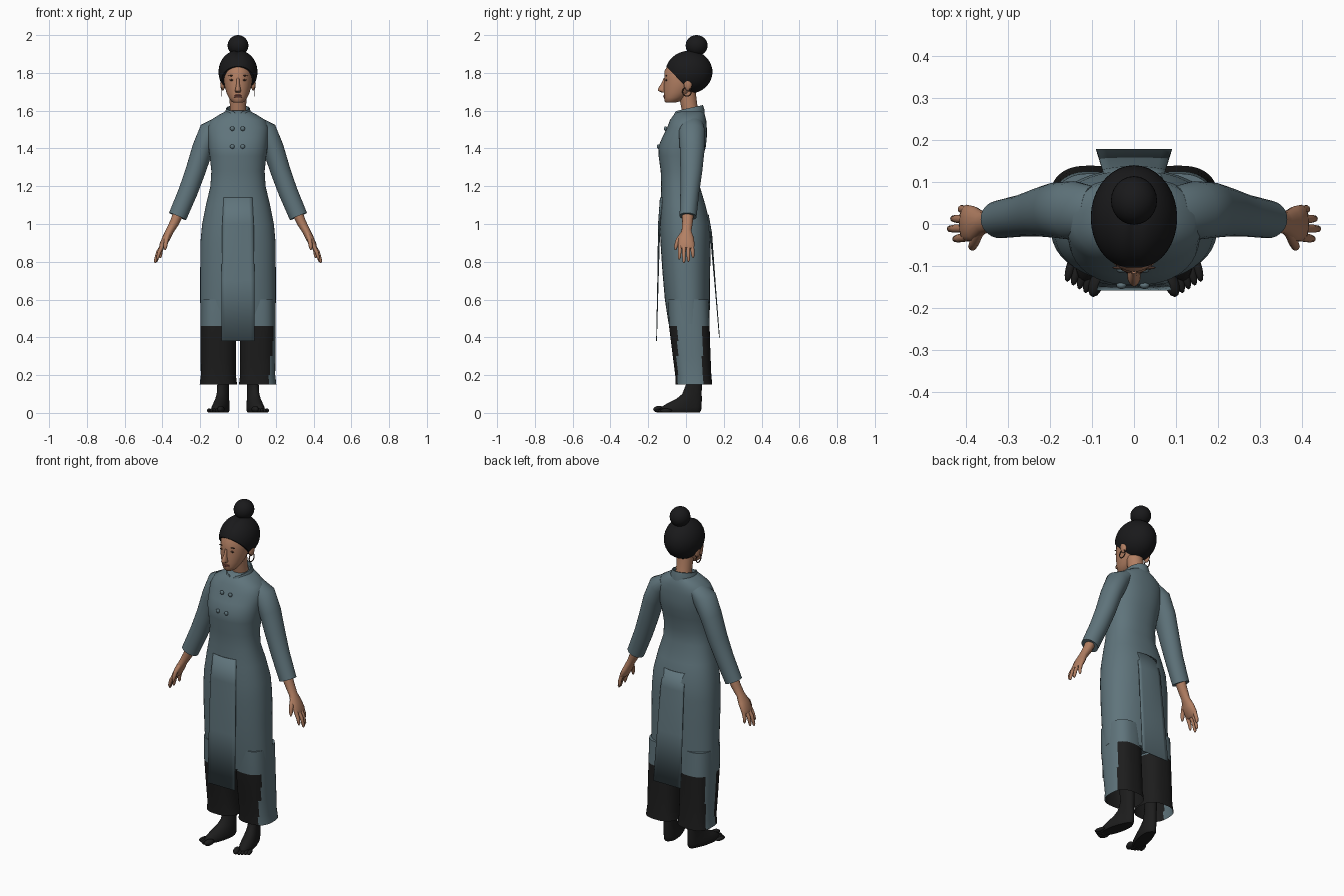
import bpy, bmesh, math
from mathutils import Vector, Matrix

cube = bpy.data.objects.get("Cube")
if cube:
    bpy.data.objects.remove(cube, do_unlink=True)


def material(name, rgb):
    m = bpy.data.materials.new(name)
    m.use_nodes = True
    m.diffuse_color = (*rgb, 1)
    bsdf = m.node_tree.nodes["Principled BSDF"]
    bsdf.inputs["Base Color"].default_value = (*rgb, 1)
    bsdf.inputs["Roughness"].default_value = 0.8
    return m


CLOTH = material("slate blue cloth", (0.115, 0.175, 0.2))
BLACK = material("black trousers", (0.012, 0.012, 0.012))
HAIR = material("black hair", (0.010, 0.010, 0.011))
SKIN = material("warm skin", (0.45, 0.215, 0.125))
LIPS = material("lips", (0.3, 0.1, 0.075))
DARK = material("dark brown", (0.06, 0.03, 0.02))


def finish(bm, name, *mats):
    bmesh.ops.recalc_face_normals(bm, faces=bm.faces)
    mesh = bpy.data.meshes.new(name)
    bm.to_mesh(mesh)
    bm.free()
    for m in mats:
        mesh.materials.append(m)
    mesh.shade_smooth()
    mesh.set_sharp_from_angle(angle=math.radians(50))
    obj = bpy.data.objects.new(name, mesh)
    bpy.context.collection.objects.link(obj)
    return obj


def skin_rings(rings, caps):
    """Join rings of points into a tube; caps = (first, last)."""
    bm = bmesh.new()
    rows = [[bm.verts.new(p) for p in r] for r in rings]
    n = len(rows[0])
    for a, b in zip(rows, rows[1:]):
        for i in range(n):
            bm.faces.new((a[i], a[(i + 1) % n], b[(i + 1) % n], b[i]))
    if caps[0]:
        bm.faces.new(rows[0])
    if caps[1]:
        bm.faces.new(rows[-1])
    return bm


def oval(n, power):
    for i in range(n):
        t = 2 * math.pi * i / n
        c, s = math.cos(t), math.sin(t)
        yield (math.copysign(abs(c) ** (2 / power), c),
               math.copysign(abs(s) ** (2 / power), s))


def stack(levels, x=0, power=2, n=32, caps=(True, True)):
    """Level rings: (z, half width, front y, back y)."""
    rings = [[(x + rx * c, (f + b) / 2 + (b - f) / 2 * s, z)
              for c, s in oval(n, power)] for z, rx, f, b in levels]
    return skin_rings(rings, caps)


def tube(points, n=16, caps=(True, True)):
    """Rings across a path: (x, y, z, radius across, radius along y)."""
    ps = [Vector(p[:3]) for p in points]
    rings = []
    for i, p in enumerate(ps):
        t = (ps[min(i + 1, len(ps) - 1)] - ps[max(i - 1, 0)]).normalized()
        v = t.cross(Vector((0, 1, 0))).normalized()
        u = v.cross(t)
        a, b = points[i][3:]
        rings.append([p + v * a * c + u * b * s for c, s in oval(n, 2)])
    return skin_rings(rings, caps)


def ball(center, radii, n=24):
    bm = bmesh.new()
    bmesh.ops.create_uvsphere(bm, u_segments=n, v_segments=n * 2 // 3, radius=1)
    bmesh.ops.transform(bm, verts=bm.verts,
                        matrix=Matrix.Translation(center) @ Matrix.Diagonal((*radii, 1)))
    return bm


# Fitted tunic
tunic = [(1.6, .06, -.045, .09), (1.578, .1, -.065, .1), (1.55, .145, -.085, .107),
         (1.51, .163, -.1, .11), (1.46, .16, -.125, .11), (1.41, .157, -.146, .105),
         (1.36, .15, -.145, .092), (1.28, .141, -.134, .076), (1.2, .146, -.131, .073),
         (1.1, .17, -.135, .103), (1.0, .19, -.139, .127), (.9, .199, -.135, .13),
         (.75, .2, -.125, .128), (.6, .2, -.112, .127), (.47, .199, -.092, .124)]
finish(stack(tunic, power=2.3, n=48), "tunic", CLOTH)

# Stand collar, sloped with a front notch
bm = stack([(1.56, .08, -.078, .1), (1.585, .07, -.07, .097), (1.61, .062, -.062, .09),
            (1.61, .056, -.055, .084), (1.57, .056, -.055, .084)], n=48, caps=(False, False))
for v in bm.verts:
    if v.co.z > 1.58:
        v.co.z += v.co.y * 0.22
        if v.co.y < 0:
            v.co.z -= 0.02 * math.exp(-(v.co.x / 0.018) ** 2)
finish(bm, "collar", CLOTH)

# Buttons in two rows
for z, y in ((1.505, -.108), (1.41, -.146)):
    for x in (-.03, .025):
        finish(ball((x, y, z), (.012, .009, .012), 12), "button", CLOTH)


# Long loose panels, front and back
def panel(name, levels):
    bm = bmesh.new()
    rows = [[bm.verts.new((w * k / 4, y + bend * (k / 4) ** 2, z)) for k in range(-4, 5)]
            for z, w, y, bend in levels]
    for a, b in zip(rows, rows[1:]):
        for k in range(8):
            bm.faces.new((a[k], a[k + 1], b[k + 1], b[k]))
    obj = finish(bm, name, CLOTH)
    mod = obj.modifiers.new("thickness", "SOLIDIFY")
    mod.thickness = 0.004
    mod.offset = 0


panel("front_panel", [(1.14, .075, -.136, .012), (1.0, .083, -.146, .008),
                      (.7, .087, -.15, .003), (.38, .088, -.156, 0)])
panel("back_panel", [(1.05, .07, .118, -.012), (.95, .075, .136, -.008),
                     (.7, .082, .154, -.003), (.4, .09, .177, 0)])

# Neck and head
finish(tube([(0, .035, 1.55, .046, .046), (0, .018, 1.62, .043, .043),
             (0, .005, 1.7, .046, .046)], 24), "neck", SKIN)
finish(stack([(1.642, .022, -.106, -.06), (1.65, .036, -.113, -.03), (1.67, .05, -.117, 0),
              (1.695, .061, -.117, .03), (1.73, .071, -.118, .06), (1.77, .077, -.114, .08),
              (1.81, .076, -.114, .09), (1.85, .062, -.09, .08)]), "head", SKIN)
finish(stack([(1.772, .007, -.118, -.1), (1.745, .008, -.13, -.1), (1.715, .014, -.149, -.1),
              (1.705, .016, -.148, -.1), (1.697, .012, -.132, -.1)], n=16), "nose", SKIN)
for name, z, ry in (("upper_lip", 1.681, .007), ("lower_lip", 1.673, .009)):
    finish(ball((0, -.112, z), (.022, ry, .005), 16), name, LIPS)

# Hair swept back from the face, with a parting
bm = ball((0, .015, 1.805), (.103, .125, .115), 36)
for v in bm.verts:
    if v.co.y < .02:
        v.co.z -= 0.008 * math.exp(-(v.co.x / 0.015) ** 2)
cut = bmesh.ops.bisect_plane(bm, geom=bm.verts[:] + bm.edges[:] + bm.faces[:],
                             plane_co=(0, -.1, 1.83), plane_no=(0, -.72, -.69),
                             clear_outer=True)
bmesh.ops.holes_fill(bm, edges=[e for e in bm.edges if e.is_boundary])
finish(bm, "hair", HAIR)
finish(ball((0, .056, 1.945), (.055, .058, .055)), "hair_bun", HAIR)

for s, side in ((1, "left"), (-1, "right")):
    # Eye, brow, ear and hoop earring
    finish(ball((s * .032, -.104, 1.762), (.013, .005, .005), 12), side + "_eye", DARK)
    finish(ball((s * .034, -.104, 1.785), (.018, .004, .003), 12), side + "_eyebrow", DARK)
    finish(ball((s * .081, .01, 1.742), (.013, .022, .036), 16), side + "_ear", SKIN)
    hoop = [[(s * .086 + .003 * math.sin(b), .005 + r * math.cos(a), 1.7 + r * math.sin(a))
             for b in [j * math.pi / 3 for j in range(6)]
             for r in [.023 + .003 * math.cos(b)]]
            for a in [i * math.pi / 12 for i in range(25)]]
    finish(skin_rings(hoop, (False, False)), side + "_earring", DARK)

    # Sleeve with open cuff, forearm inside
    finish(tube([(s * .1, .03, 1.53, .04, .06), (s * .145, .032, 1.49, .062, .07),
                 (s * .187, .033, 1.4, .056, .066), (s * .225, .028, 1.28, .053, .058),
                 (s * .265, .02, 1.17, .051, .05), (s * .32, .011, 1.04, .049, .045),
                 (s * .317, .011, 1.047, .044, .04), (s * .29, .015, 1.11, .04, .04)], 28),
           side + "_sleeve", CLOTH)
    finish(tube([(s * .3, .012, 1.09, .03, .032), (s * .335, .008, 1.01, .025, .028),
                 (s * .36, .003, .965, .021, .026), (s * .38, .0, .925, .021, .042),
                 (s * .4, .002, .885, .018, .044), (s * .408, .002, .87, .01, .038)]),
           side + "_hand", SKIN)

    # Four fingers and a thumb
    for i, (tip_x, tip_z) in enumerate(((.425, .812), (.438, .793), (.43, .8), (.41, .82))):
        y = -.031 + .021 * i
        finish(tube([(s * .398, y, .89, .011, .011), (s * (.398 + tip_x) / 2 + s * .006, y * 1.1, .85, .01, .01),
                     (s * tip_x, y * 1.15, tip_z + .01, .008, .008),
                     (s * tip_x, y * 1.15, tip_z, .003, .003)], 10),
               side + "_finger", SKIN)
    finish(tube([(s * .368, -.015, .95, .012, .014), (s * .38, -.042, .915, .012, .013),
                 (s * .385, -.054, .88, .01, .01), (s * .386, -.056, .862, .004, .004)], 10),
           side + "_thumb", SKIN)

    # Wide trouser leg, with the tunic's side flap down its outer face
    bm = stack([(.6, .092, -.095, .12), (.46, .094, -.09, .125), (.38, .094, -.08, .127),
                (.3, .094, -.07, .13), (.2, .093, -.057, .134), (.15, .099, -.055, .139)],
               x=s * .104, power=2.6, n=56, caps=(True, False))
    front = -.045 if s > 0 else .01
    for f in bm.faces:
        c = f.calc_center_median()
        flap = abs(c.x) > .16 and front < c.y < .088
        f.material_index = 0 if c.z > .46 or flap else 1
    finish(bm, side + "_leg", CLOTH, BLACK)

    # Foot turned outward, with toes
    def turn(bm):
        for v in bm.verts:
            v.co.x += s * max(0, .04 - v.co.y) * .22
        return bm

    finish(turn(stack([(.3, .035, -.01, .085), (.15, .031, 0, .084), (.1, .031, -.02, .083),
                       (.075, .034, -.05, .084), (.05, .038, -.1, .083),
                       (.03, .042, -.132, .082), (.012, .042, -.138, .08),
                       (.003, .037, -.13, .073)], x=s * .078)), side + "_foot", BLACK)
    for i in range(5):
        r = .018 if i == 0 else .011
        finish(turn(ball((s * (.05 + .0165 * i + (.004 if i else 0)), -.142 + .009 * i, r + .001),
                         (r, .032, r), 12)), side + "_toe", BLACK)
